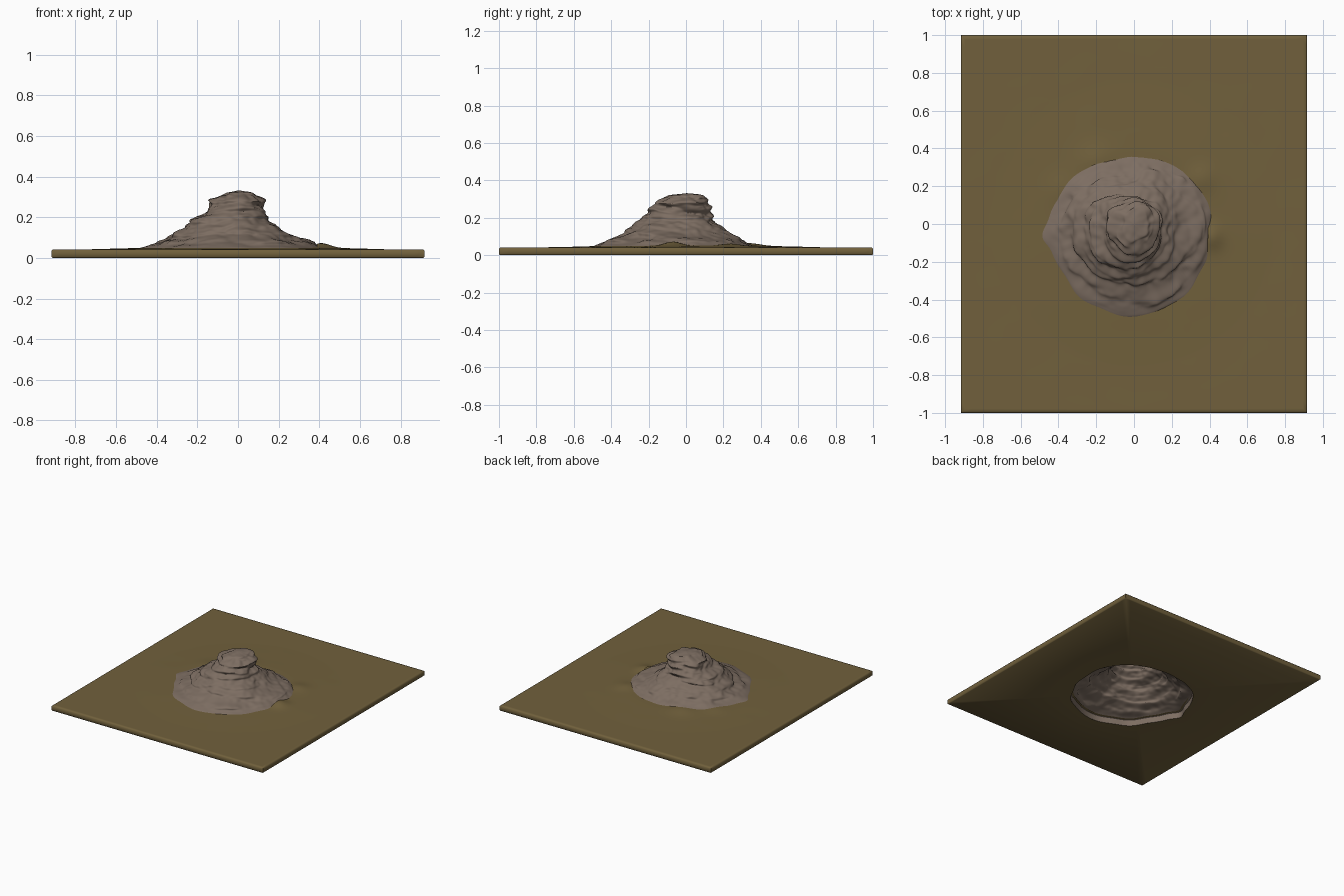
import bpy, bmesh, math
from mathutils import Vector, noise

if "Cube" in bpy.data.objects:
    bpy.data.objects.remove(bpy.data.objects["Cube"])

HX, HY, TOP = 0.917, 1.0, 0.042

# height, then reach toward -x, +x, -y, +y
PROFILE = [
    (0.000, .46, .42, .50, .36), (0.048, .45, .415, .49, .36),
    (0.075, .385, .37, .43, .31), (0.10, .35, .29, .37, .265),
    (0.13, .30, .23, .32, .215), (0.165, .255, .18, .27, .17),
    (0.19, .24, .14, .245, .15), (0.215, .18, .12, .215, .145),
    (0.25, .14, .115, .185, .135), (0.28, .13, .13, .165, .135),
    (0.305, .095, .115, .13, .115), (0.322, .055, .075, .09, .085),
    (0.331, .0, .0, .0, .0),
]


def material(name, color):
    m = bpy.data.materials.new(name)
    m.diffuse_color = (*color, 1)
    m.use_nodes = True
    m.node_tree.nodes["Principled BSDF"].inputs["Base Color"].default_value = m.diffuse_color
    return m


def loft(name, rings, mat, cap=False):
    """Skin a list of equal-length closed rings."""
    bm = bmesh.new()
    rows = [[bm.verts.new(p) for p in ring] for ring in rings]
    n = len(rows[0])
    for a, b in zip(rows, rows[1:]):
        for i in range(n):
            j = (i + 1) % n
            bm.faces.new((a[i], a[j], b[j], b[i]))
    if cap:
        bm.faces.new(rows[-1])
    me = bpy.data.meshes.new(name)
    bm.to_mesh(me)
    bm.free()
    ob = bpy.data.objects.new(name, me)
    bpy.context.collection.objects.link(ob)
    me.materials.append(mat)
    bpy.context.view_layer.objects.active = ob
    ob.select_set(True)
    bpy.ops.object.shade_smooth_by_angle(angle=math.radians(50))
    ob.select_set(False)
    return ob


def reach(row, c, s):
    return (row[1] if c < 0 else row[2]) * c * c + (row[3] if s < 0 else row[4]) * s * s


def footprint(a):
    """Wavy outline where the rock meets the ground, with a lobe on the left."""
    c, s = math.cos(a), math.sin(a)
    w = noise.noise(Vector((c * 2.5, s * 2.5, 4)))
    lobe = math.exp(-((math.atan2(math.sin(a - 3.27), math.cos(a - 3.27))) / 0.12) ** 2)
    return reach(PROFILE[1], c, s) * (1 + 0.04 * w) + 0.035 * lobe


def mound_point(a, u):
    """Point at angle a, u running along the profile, broken into ledges."""
    k = min(int(u), len(PROFILE) - 2)
    f = u - k
    c, s = math.cos(a), math.sin(a)
    lo, hi = PROFILE[k], PROFILE[k + 1]
    r = reach(lo, c, s) * (1 - f) + reach(hi, c, s) * f
    z = lo[0] * (1 - f) + hi[0] * f
    if u <= 1:
        return (footprint(a) * c, footprint(a) * s, z)
    ease = min(1, u - 1)
    blend = max(0, 1 - (u - 1) / 0.8)
    r += (footprint(a) - reach(PROFILE[1], c, s)) * blend
    tilt = z + 0.012 * math.sin(a * 2 + 1)
    ledge = noise.noise(Vector((c * 1.3, s * 1.3, tilt * 42)))
    lump = noise.noise(Vector((c * r * 9, s * r * 9, z * 20 + 7)))
    fine = noise.noise(Vector((c * r * 26, s * r * 26, z * 40)))
    fade = ease * min(1, r / 0.1)
    r += (0.022 * ledge + 0.018 * lump + 0.006 * fine) * fade
    z += (0.007 * lump + 0.004 * fine) * ease * min(1, (12 - u) / 2 + 0.4)
    return (r * c, r * s, z)


rock = material("grey brown rock", (0.205, 0.155, 0.122))
earth = material("olive earth", (0.165, 0.118, 0.045))

# Rock mound: hollow shell standing in the opening of the base
N = 180
top_u = len(PROFILE) - 1.05
mound = loft("rock_mound",
             [[mound_point(2 * math.pi * i / N, top_u * k / 110) for i in range(N)]
              for k in range(111)], rock, cap=True)

# Ground slab: rings run from the mound outline out to the rectangle
S = 40
outline = []
corners = [(HX, -HY), (HX, HY), (-HX, HY), (-HX, -HY)]
for k in range(4):
    p, q = Vector(corners[k]), Vector(corners[(k + 1) % 4])
    outline += [p.lerp(q, i / S) for i in range(S)]


def ground_height(x, y):
    d = math.hypot(x, y)
    z = TOP + 0.009 * max(0, min(1, (0.75 - d) / 0.35))
    for bx, by, h, w in [(.41, -.07, .022, .06), (.36, .24, .012, .07),
                         (-.2, .33, .014, .09), (-.38, .18, .008, .08)]:
        z += h * math.exp(-((x - bx) ** 2 + (y - by) ** 2) / w ** 2)
    return z + 0.002 * noise.noise(Vector((x * 6, y * 6, 0))) * max(0, 1 - d)


def ground_ring(t, inset, z=None):
    ring = []
    for p in outline:
        a = math.atan2(p.y, p.x)
        edge = Vector((max(-HX + inset, min(HX - inset, p.x)),
                       max(-HY + inset, min(HY - inset, p.y))))
        inner = Vector((math.cos(a), math.sin(a))) * footprint(a) * (0.96 if z is None else 1.0)
        v = inner.lerp(edge, t)
        ring.append((v.x, v.y, ground_height(v.x, v.y) if z is None else z))
    return ring


rings = [ground_ring(0, 0.006, 0), ground_ring(1, 0.006, 0),
         ground_ring(1, 0, 0.006), ground_ring(1, 0, TOP - 0.007)]
rings += [ground_ring(1 - (k / 40), 0.007) for k in range(41)]
slab = loft("ground_slab", rings, earth)

# Outward facing normals
for ob in (slab, mound):
    bm = bmesh.new()
    bm.from_mesh(ob.data)
    if ob is slab:
        bm.normal_update()
        up = sum(f.normal.z * f.calc_area() for f in bm.faces if f.calc_center_median().z > 0.03)
        if up < 0:
            bmesh.ops.reverse_faces(bm, faces=bm.faces)
    bm.to_mesh(ob.data)
    bm.free()
